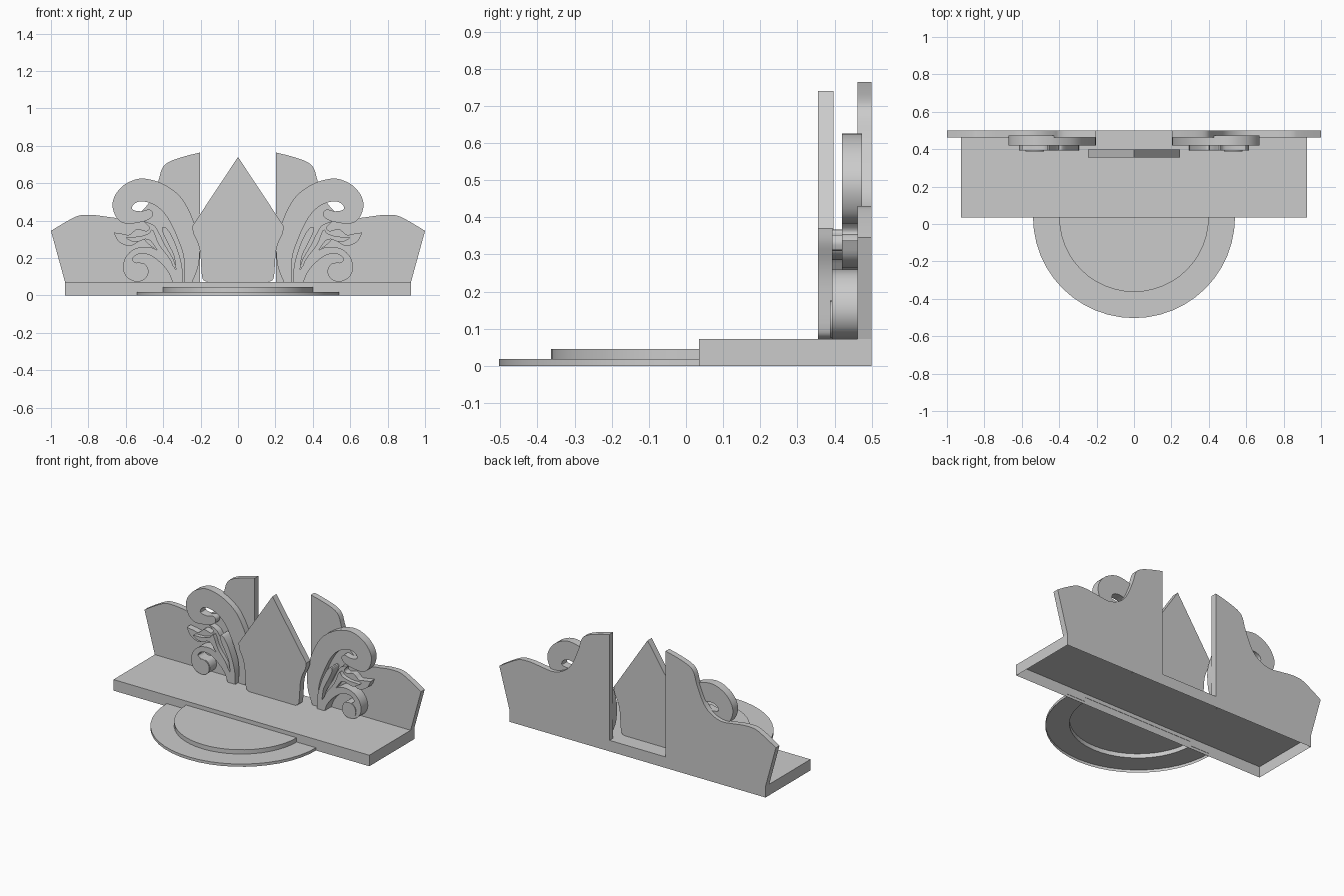
import bpy, bmesh, math
from mathutils import Vector


def finish(name, bm, mirror=False, smooth=True):
    me = bpy.data.meshes.new(name)
    bm.to_mesh(me)
    bm.free()
    ob = bpy.data.objects.new(name, me)
    bpy.context.collection.objects.link(ob)
    if mirror:
        m = ob.modifiers.new("Mirror", 'MIRROR')
        m.use_mirror_merge = False
    if smooth:
        bpy.ops.object.select_all(action='DESELECT')
        ob.select_set(True)
        bpy.context.view_layer.objects.active = ob
        bpy.ops.object.shade_smooth_by_angle(angle=math.radians(30))
    return ob


def spline(pts, steps=4):
    """Smooth open curve through the points (start and end stay as corners)."""
    p = [Vector(q) for q in pts]
    p = [2 * p[0] - p[1]] + p + [2 * p[-1] - p[-2]]
    out = []
    for a, b, c, d in zip(p, p[1:], p[2:], p[3:]):
        for i in range(steps):
            t = i / steps
            out.append(0.5 * (2 * b + (c - a) * t + (2 * a - 5 * b + 4 * c - d) * t * t
                              + (3 * b - a - 3 * c + d) * t ** 3))
    return out + [p[-2]]


def plate(name, outline, y0, y1, mirror=True):
    """Extrude an x-z outline from y0 (front) to y1 (back)."""
    bm = bmesh.new()
    f = bm.faces.new([bm.verts.new((x, y0, z)) for x, z in outline])
    ext = bmesh.ops.extrude_face_region(bm, geom=[f], use_keep_orig=True)
    vs = [g for g in ext['geom'] if isinstance(g, bmesh.types.BMVert)]
    bmesh.ops.translate(bm, vec=(0, y1 - y0, 0), verts=vs)
    bmesh.ops.recalc_face_normals(bm, faces=bm.faces)
    return finish(name, bm, mirror)


# Base slab, open underneath
bm = bmesh.new()
bmesh.ops.create_cube(bm, size=1)
for v in bm.verts:
    v.co = (v.co.x * 1.85, 0.2675 + v.co.y * 0.465, 0.036 + v.co.z * 0.072)
bmesh.ops.delete(bm, geom=[f for f in bm.faces if f.normal.z < -0.5], context='FACES_ONLY')
finish("base_slab", bm, smooth=False)

# Two half-round steps, a stepped shell open underneath
bm = bmesh.new()
N = 24
rings = []
for r, z in ((0.54, 0), (0.54, 0.018), (0.4, 0.018), (0.4, 0.046)):
    rings.append([bm.verts.new((r * math.cos(math.pi * (1 + i / N)),
                                0.037 + r * math.sin(math.pi * (1 + i / N)), z))
                  for i in range(N + 1)])
for a, b in zip(rings, rings[1:]):
    for i in range(N):
        bm.faces.new((a[i], a[i + 1], b[i + 1], b[i]))
bm.faces.new(rings[-1])
finish("front_steps", bm)

# Back wall wings
top = spline([(0.203, 0.764), (0.28, 0.745), (0.365, 0.716), (0.405, 0.68), (0.43, 0.6),
              (0.48, 0.49), (0.54, 0.435), (0.61, 0.412), (0.68, 0.418), (0.77, 0.43),
              (0.84, 0.429), (0.88, 0.415), (0.94, 0.382), (1.0, 0.345)])
plate("back_wall", [(0.203, 0.072)] + top + [(0.925, 0.072)], 0.462, 0.5)

# Pointed centre panel
side = spline([(0.245, 0.37), (0.238, 0.33), (0.215, 0.28), (0.202, 0.23), (0.197, 0.16),
               (0.192, 0.1), (0.182, 0.08), (0.165, 0.073)], 3)
half = [(p.x, p.y) for p in side]
plate("centre_panel", [(0, 0.74)] + half + [(-x, z) for x, z in reversed(half)],
      0.355, 0.397, mirror=False)

# Large curling scroll
plate("large_scroll", spline([
    (0.245, 0.07), (0.212, 0.16), (0.205, 0.27), (0.225, 0.36), (0.26, 0.45), (0.31, 0.53),
    (0.38, 0.585), (0.45, 0.615), (0.53, 0.624), (0.61, 0.59), (0.66, 0.53), (0.67, 0.47),
    (0.645, 0.41), (0.6, 0.384), (0.53, 0.39), (0.47, 0.41), (0.455, 0.44), (0.475, 0.46),
    (0.52, 0.45), (0.565, 0.46), (0.555, 0.49), (0.51, 0.503), (0.44, 0.48), (0.38, 0.42),
    (0.325, 0.31), (0.29, 0.2), (0.29, 0.07)]), 0.42, 0.474)

# Slender drop leaf between scroll and spiky leaf
plate("drop_leaf", spline([
    (0.295, 0.07), (0.3, 0.16), (0.325, 0.25), (0.355, 0.32), (0.385, 0.362), (0.405, 0.362),
    (0.4, 0.33), (0.365, 0.26), (0.34, 0.2), (0.325, 0.07)]), 0.393, 0.462)

# Spiky leaf, with sharp tips between smooth lobes
leaf = []
for lobe in (
        [(0.315, 0.07), (0.34, 0.18), (0.39, 0.27), (0.42, 0.33), (0.45, 0.375), (0.51, 0.4)],
        [(0.51, 0.4), (0.475, 0.365), (0.49, 0.345), (0.54, 0.355), (0.58, 0.325),
         (0.62, 0.33), (0.665, 0.337)],
        [(0.665, 0.337), (0.64, 0.29), (0.59, 0.265), (0.55, 0.275), (0.51, 0.31)],
        [(0.51, 0.31), (0.48, 0.275), (0.42, 0.23), (0.36, 0.17), (0.335, 0.07)]):
    leaf += spline(lobe)[:-1]
plate("spiky_leaf", leaf + [(0.335, 0.07)], 0.42, 0.466)
mid = spline([(0.325, 0.07), (0.355, 0.18), (0.42, 0.27), (0.455, 0.35), (0.48, 0.33),
              (0.53, 0.315), (0.6, 0.31), (0.55, 0.285), (0.48, 0.3), (0.43, 0.24),
              (0.37, 0.17), (0.345, 0.07)])
plate("leaf_rib", mid, 0.393, 0.43)

# Small lower scroll with round eye
plate("small_scroll", spline([
    (0.3, 0.07), (0.34, 0.15), (0.4, 0.22), (0.47, 0.258), (0.55, 0.25), (0.6, 0.205),
    (0.615, 0.145), (0.592, 0.095), (0.54, 0.073), (0.495, 0.09), (0.478, 0.13),
    (0.5, 0.17), (0.545, 0.175), (0.565, 0.195), (0.53, 0.222), (0.47, 0.215),
    (0.41, 0.17), (0.37, 0.12), (0.35, 0.07)]), 0.393, 0.466)
plate("scroll_eye", [(0.53 + 0.05 * math.cos(i * math.pi / 12),
                      0.126 + 0.05 * math.sin(i * math.pi / 12)) for i in range(24)],
      0.388, 0.42)
